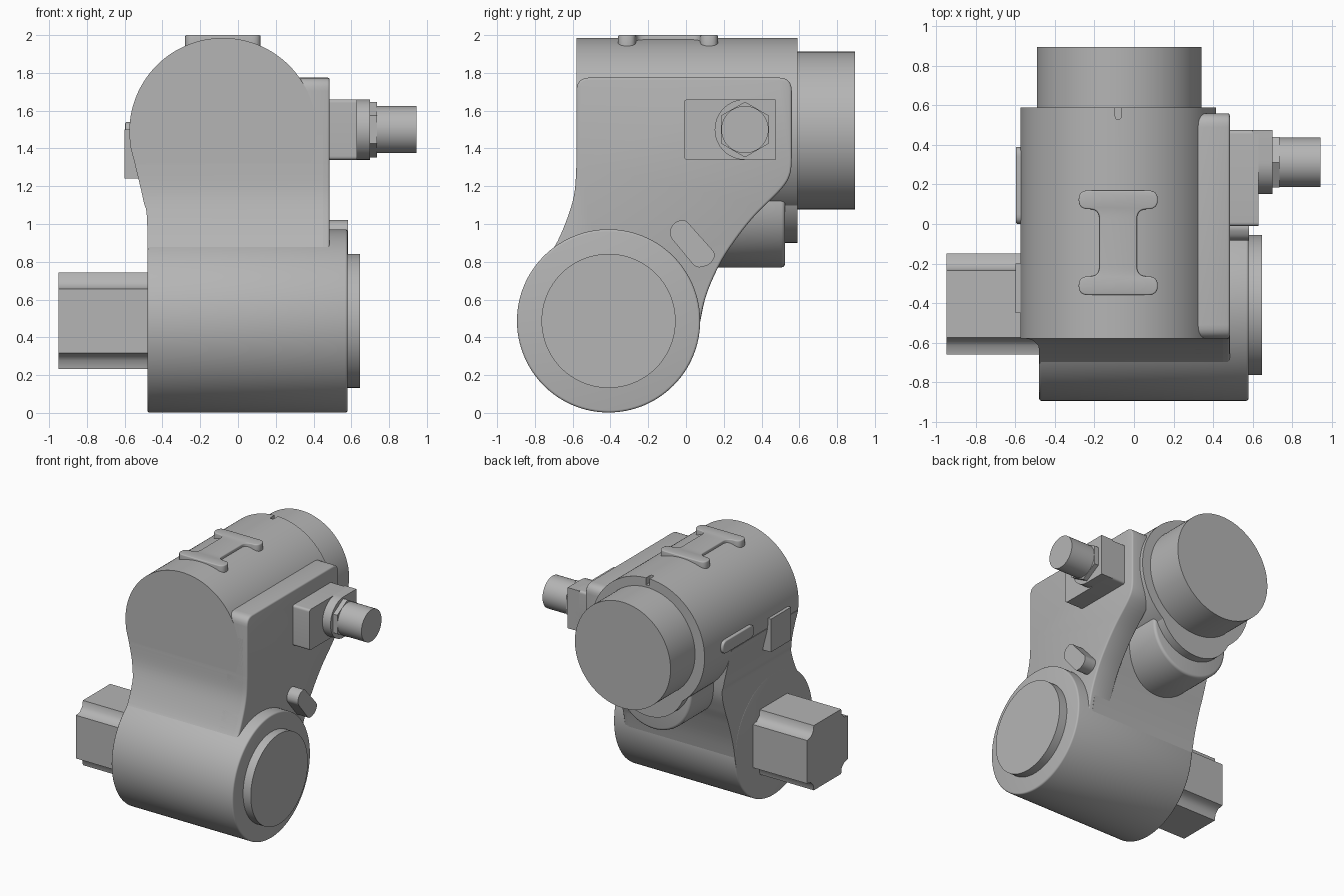
import bpy, bmesh, math
from mathutils import Vector

if "Cube" in bpy.data.objects:
    bpy.data.objects.remove(bpy.data.objects["Cube"], do_unlink=True)

grey = bpy.data.materials.new("machine_grey")
grey.use_nodes = True
COLOUR = (0.46, 0.46, 0.46, 1)
grey.diffuse_color = COLOUR
grey.node_tree.nodes["Principled BSDF"].inputs["Base Color"].default_value = COLOUR

# Places a profile point (u, v) at depth d: u, v follow the two other axes in order
PLACE = {"x": lambda u, v, d: (d, u, v),
         "y": lambda u, v, d: (u, d, v),
         "z": lambda u, v, d: (u, v, d)}


def circle(cu, cv, r, n=96, turn=0.0):
    return [(cu + r * math.cos(turn + math.tau * i / n),
             cv + r * math.sin(turn + math.tau * i / n)) for i in range(n)]


def rect(u0, u1, v0, v1):
    return [(u0, v0), (u1, v0), (u1, v1), (u0, v1)]


def rounded(pts, r, steps=6):
    """Round every corner of a polygon with a quadratic arc."""
    out = []
    for i, p in enumerate(pts):
        p, a, b = Vector(p), Vector(pts[i - 1]), Vector(pts[(i + 1) % len(pts)])
        s = p + (a - p).normalized() * min(r, (a - p).length * 0.48)
        e = p + (b - p).normalized() * min(r, (b - p).length * 0.48)
        for k in range(steps + 1):
            t = k / steps
            out.append(tuple(s * (1 - t) ** 2 + p * 2 * t * (1 - t) + e * t * t))
    return out


def spline(pts, steps=6):
    """Open smooth curve through the points."""
    p = [Vector(q) for q in [pts[0], *pts, pts[-1]]]
    out = []
    for i in range(1, len(p) - 2):
        a, b, c, d = p[i - 1:i + 3]
        for k in range(steps):
            t = k / steps
            out.append(tuple(0.5 * (2 * b + (c - a) * t + (2 * a - 5 * b + 4 * c - d) * t ** 2
                                    + (3 * b - a - 3 * c + d) * t ** 3)))
    return out + [tuple(pts[-1])]


def activate(ob):
    bpy.ops.object.select_all(action="DESELECT")
    ob.select_set(True)
    bpy.context.view_layer.objects.active = ob


def finish(ob, bevel=0.0, segments=3):
    activate(ob)
    if bevel:
        mod = ob.modifiers.new("soft_edges", "BEVEL")
        mod.width, mod.segments = bevel, segments
        mod.limit_method, mod.angle_limit = "ANGLE", math.radians(40)
        bpy.ops.object.modifier_apply(modifier=mod.name)
    bpy.ops.object.shade_smooth_by_angle(angle=math.radians(35))


def prism(name, pts, axis, d0, d1, bevel=0.0, done=True):
    bm = bmesh.new()
    ends = [[bm.verts.new(PLACE[axis](u, v, d)) for u, v in pts] for d in (d0, d1)]
    for ring in ends:
        bm.faces.new(ring)
    for i in range(len(pts)):
        bm.faces.new((ends[0][i - 1], ends[0][i], ends[1][i], ends[1][i - 1]))
    bmesh.ops.recalc_face_normals(bm, faces=bm.faces)
    mesh = bpy.data.meshes.new(name)
    bm.to_mesh(mesh)
    bm.free()
    mesh.materials.append(grey)
    ob = bpy.data.objects.new(name, mesh)
    bpy.context.collection.objects.link(ob)
    if done:
        finish(ob, bevel)
    return ob


def boolean(ob, cutter, operation):
    activate(ob)
    mod = ob.modifiers.new("cut", "BOOLEAN")
    mod.operation, mod.object, mod.solver = operation, cutter, "EXACT"
    bpy.ops.object.modifier_apply(modifier=mod.name)
    bpy.data.objects.remove(cutter, do_unlink=True)


CX, CZ = -0.08, 1.49      # upper barrel axis
LY, LZ = -0.41, 0.487     # lower barrel axis

# Upper barrel with a small index slot at the back of its top
upper = prism("upper_barrel", circle(CX, CZ, 0.495, 128), "y", -0.58, 0.59, 0.015, done=False)
slot = prism("slot_cutter", rounded(rect(CX - 0.015, CX + 0.015, 0.53, 0.7), 0.015), "z", 1.93, 2.1, done=False)
boolean(upper, slot, "DIFFERENCE")
finish(upper)
prism("output_flange", circle(CX + 0.005, CZ + 0.005, 0.417, 128), "y", 0.55, 0.895)

# Lower barrel and its end cover
prism("lower_barrel", circle(LY, LZ, 0.485, 128), "x", -0.48, 0.58, 0.012)
prism("end_cover", circle(LY, LZ, 0.355), "x", 0.55, 0.647)

# Neck joining the barrels: front outline crossed with side outline
front_curve = spline([(-0.58, 1.32), (-0.59, 1.17), (-0.625, 1.04), (-0.69, 0.89), (-0.76, 0.8)])
rear_curve = spline([(0.06, 0.4), (0.1, 0.6), (0.155, 0.78), (0.2, 0.9), (0.24, 1.05), (0.25, 1.3)])
neck = prism("neck", [(-0.58, 1.6)] + front_curve + [(LY, LZ)] + rear_curve + [(0.25, 1.6)],
             "x", -0.8, 0.8, done=False)
left_curve = spline([(-0.48, 0.3), (-0.48, 0.98), (-0.5, 1.12), (-0.542, 1.3), (-0.572, 1.42)])
outline = prism("neck_outline", left_curve + [(-0.4, 1.7), (0.45, 1.7), (0.45, 0.3)],
                "y", -1.2, 1.2, done=False)
boolean(neck, outline, "INTERSECT")
finish(neck)

# Side plate carrying the connector
plate_rear = spline([(0.06, 0.4), (0.1, 0.6), (0.17, 0.77), (0.25, 0.9), (0.36, 1.04),
                     (0.5, 1.18), (0.55, 1.26), (0.56, 1.35)])
plate_top = rounded([(0.56, 1.5), (0.56, 1.775), (-0.58, 1.775), (-0.58, 1.4)], 0.07)[7:21]
prism("side_plate", plate_rear + plate_top + front_curve + [(LY, LZ)], "x", 0.3, 0.485, 0.03)

# Rear collar and the bulge below the upper barrel
prism("rear_collar", circle(CX, 1.23, 0.33), "y", 0.1, 0.59)
prism("rear_bulge", circle(CX, 1.1, 0.33), "y", -0.1, 0.525, 0.02)

# Square motor with notched corners
quarter = [(0.255, 0.17), (0.21, 0.178), (0.178, 0.21), (0.17, 0.255)]
motor = []
for k in range(4):
    c, s = round(math.cos(k * math.pi / 2)), round(math.sin(k * math.pi / 2))
    motor += [(LY + 0.005 + c * u - s * v, LZ + c * v + s * u) for u, v in quarter]
prism("motor", motor, "x", -0.95, -0.4)

# Cable connector: base, round boss, hexagon nut, plug
PY, PZ = 0.312, 1.5
prism("connector_base", rounded(rect(-0.01, 0.475, 1.34, 1.66), 0.02), "x", 0.45, 0.63)
boss = [(0.475, 1.34), (0.475, 1.66)] + [
    (PY + 0.16 * math.cos(a), PZ + 0.16 * math.sin(a))
    for a in (math.pi * (0.5 + i / 32) for i in range(33))]
prism("connector_boss", boss, "x", 0.6, 0.7)
prism("connector_nut", circle(PY, PZ, 0.147, 6, math.pi / 2), "x", 0.68, 0.737)
prism("connector_plug", circle(PY, PZ, 0.125, 64), "x", 0.7, 0.945)

# Small lug on the plate
lug = [(-0.09, 0.94), (-0.075, 1.0), (-0.01, 1.03), (0.16, 0.84), (0.13, 0.785), (0.055, 0.765)]
prism("plate_lug", rounded(lug, 0.03), "x", 0.4, 0.582)

# I-shaped pad on top
half = [(0.2, -0.265), (0.2, -0.17), (0.095, -0.17), (0.095, 0.17), (0.2, 0.17), (0.2, 0.265)]
pad = [(CX + u, -0.095 + v) for u, v in half + [(-u, -v) for u, v in half]]
prism("top_pad", rounded(pad, 0.05), "z", 1.9, 2.0, 0.008)

# Label block and slot-shaped rib on the motor side
prism("label_block", rect(-0.45, -0.2, 1.24, 1.5), "x", -0.6, -0.45)
prism("side_rib", rounded(rect(0.0, 0.39, 1.44, 1.54), 0.05), "x", -0.597, -0.5, 0.008)
